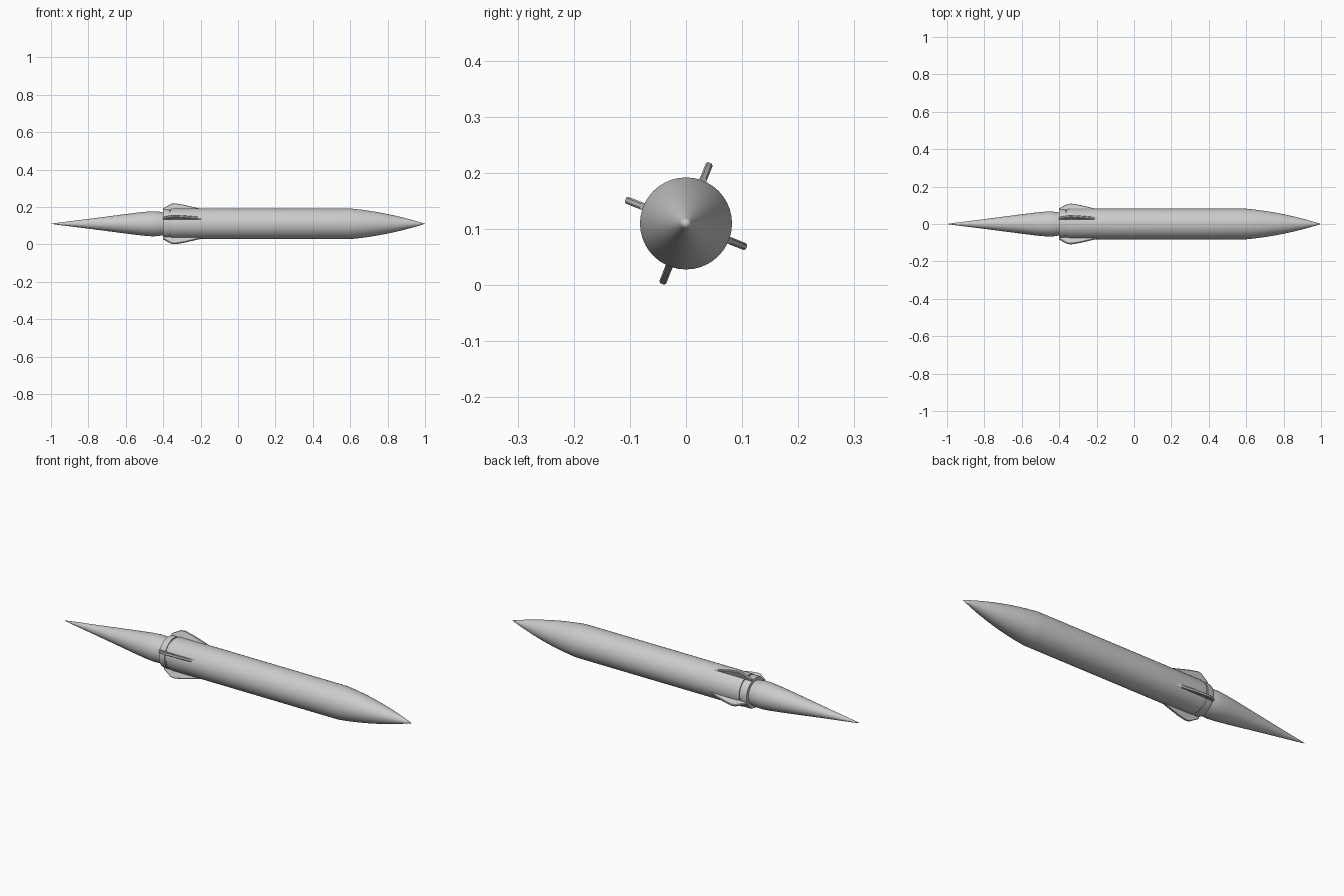
import bpy, bmesh, math
from mathutils import Matrix, Vector

if "Cube" in bpy.data.objects:
    bpy.data.objects.remove(bpy.data.objects["Cube"])

AXIS_Z = 0.11   # height of the long axis
SIDES = 40

grey = bpy.data.materials.new("plain grey")
grey.diffuse_color = (0.6, 0.6, 0.6, 1)
grey.use_nodes = True
grey.node_tree.nodes["Principled BSDF"].inputs["Base Color"].default_value = grey.diffuse_color


def finish(name, bm, smooth=True):
    """Turn a bmesh into a grey object centred on the long axis."""
    bmesh.ops.recalc_face_normals(bm, faces=bm.faces)
    mesh = bpy.data.meshes.new(name)
    bm.to_mesh(mesh)
    bm.free()
    mesh.materials.append(grey)
    obj = bpy.data.objects.new(name, mesh)
    obj.location.z = AXIS_Z
    bpy.context.collection.objects.link(obj)
    if smooth:
        bpy.ops.object.select_all(action='DESELECT')
        obj.select_set(True)
        bpy.context.view_layer.objects.active = obj
        bpy.ops.object.shade_smooth_by_angle(angle=math.radians(25))
    return obj


def lathe(name, profile):
    """Spin (x, radius) points around the x axis."""
    bm = bmesh.new()
    verts = [bm.verts.new((x, 0, r)) for x, r in profile]
    edges = [bm.edges.new(pair) for pair in zip(verts, verts[1:])]
    bmesh.ops.spin(bm, geom=verts + edges, cent=(0, 0, 0), axis=(1, 0, 0),
                   angle=math.tau, steps=SIDES, use_duplicate=False)
    bmesh.ops.remove_doubles(bm, verts=bm.verts, dist=0.0002)
    return finish(name, bm)


# Straight body with a curved nose
nose = [(0.60 + 0.40 * t, 0.082 * (1 - 0.45 * t - 0.55 * t * t))
        for t in [i / 12 for i in range(13)]]
lathe("body_and_nose", [(-0.36, 0), (-0.36, 0.080), (-0.345, 0.082)] + nose)

# Rear collar, separated from the body by a shallow groove
lathe("groove", [(-0.375, 0), (-0.375, 0.075), (-0.35, 0.075), (-0.35, 0)])
lathe("rear_collar", [(-0.367, 0), (-0.367, 0.080), (-0.395, 0.080),
                      (-0.402, 0.077), (-0.402, 0.060), (-0.39, 0.058), (-0.39, 0)])

# Long tapering tail cone
lathe("tail_cone", [(-0.38, 0), (-0.38, 0.058), (-0.405, 0.062), (-0.43, 0.066),
                    (-0.46, 0.067), (-0.51, 0.063), (-0.60, 0.052),
                    (-0.80, 0.026), (-0.96, 0.006), (-1.0, 0)])

# Four fins, slightly rolled around the axis
outline = [(-0.40, 0.070), (-0.40, 0.088), (-0.385, 0.097), (-0.355, 0.114),
           (-0.335, 0.116), (-0.29, 0.108), (-0.21, 0.088), (-0.17, 0.078)]
for i in range(4):
    bm = bmesh.new()
    face = bm.faces.new([bm.verts.new((x, -0.0065, r)) for x, r in outline])
    new = bmesh.ops.extrude_face_region(bm, geom=[face])["geom"]
    bmesh.ops.translate(bm, vec=Vector((0, 0.013, 0)),
                        verts=[v for v in new if isinstance(v, bmesh.types.BMVert)])
    # Round the outer rim a little
    rim = [e for e in bm.edges if all(v.co.z > 0.08 for v in e.verts)
           and abs(e.verts[0].co.y - e.verts[1].co.y) < 1e-6]
    bmesh.ops.bevel(bm, geom=rim, offset=0.003, segments=1, affect='EDGES')
    bmesh.ops.rotate(bm, cent=(0, 0, 0), verts=bm.verts,
                     matrix=Matrix.Rotation(math.radians(-21.5 + 90 * i), 3, 'X'))
    finish(f"fin_{i + 1}", bm, smooth=False)
